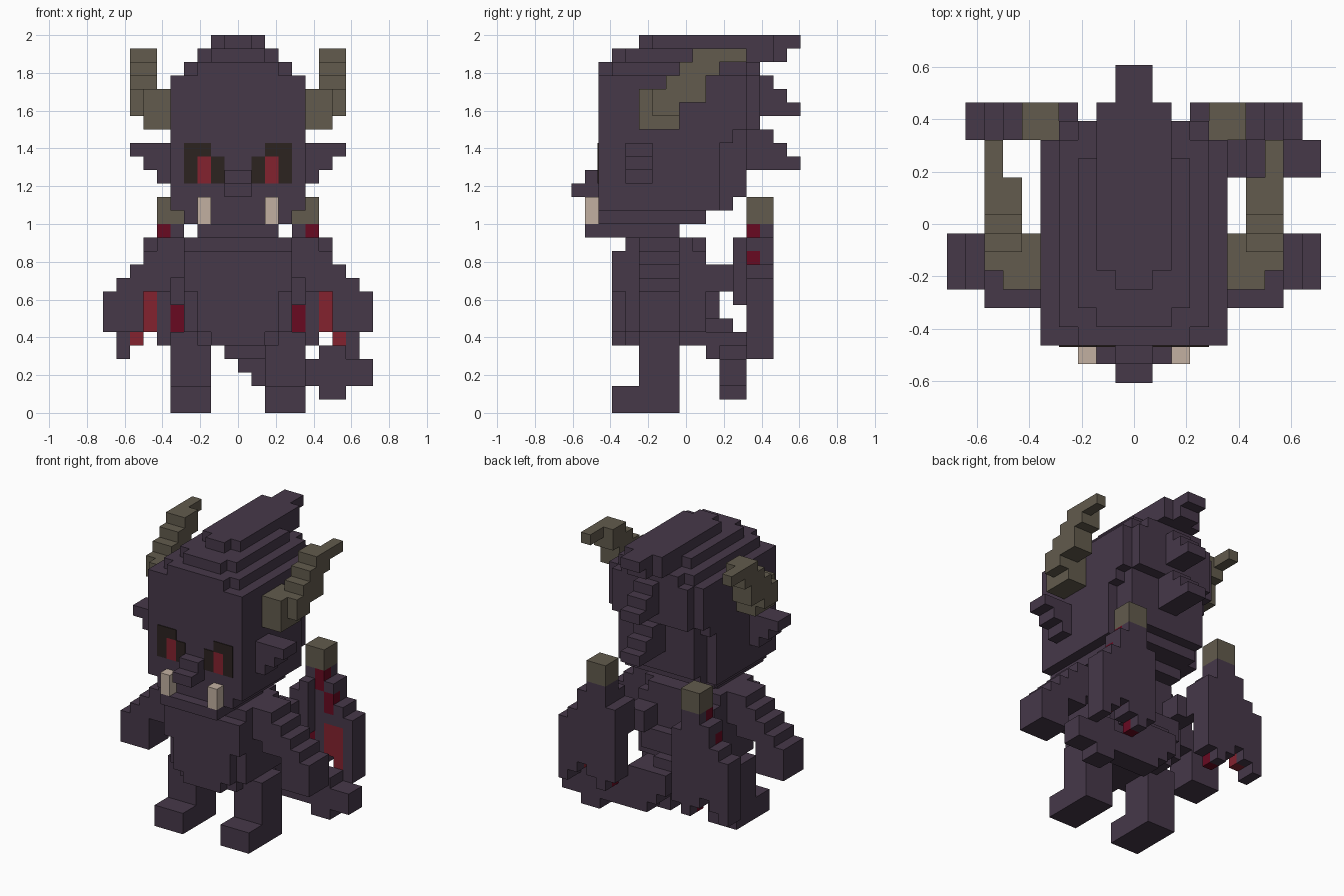
import bpy, bmesh
from mathutils import Vector

cube = bpy.data.objects.get("Cube")
if cube:
    bpy.data.objects.remove(cube, do_unlink=True)

V = 1 / 14  # block size; x is centred, y counts from the front, z from the ground


def material(name, rgb):
    lin = [(c / 255 / 12.92) if c < 11 else ((c / 255 + 0.055) / 1.055) ** 2.4 for c in rgb]
    m = bpy.data.materials.new(name)
    m.use_nodes = True
    m.diffuse_color = (*lin, 1)
    m.node_tree.nodes["Principled BSDF"].inputs["Base Color"].default_value = (*lin, 1)
    return m


SKIN = material("dusky purple", (70, 56, 73))
HORN = material("olive horn", (98, 91, 77))
RED = material("bright red", (132, 34, 47))
DARK_RED = material("dark red", (104, 10, 33))
TUSK = material("ivory", (194, 176, 161))
EYE = material("eye black", (44, 35, 32))


def blocks(name, mat, boxes, mirror=False):
    """One object from boxes (x0, x1, y0, y1, z0, z1) in block units."""
    bm = bmesh.new()
    sides = (1, -1) if mirror else (1,)
    for x0, x1, y0, y1, z0, z1 in boxes:
        for s in sides:
            r = bmesh.ops.create_cube(bm, size=1)
            for v in r["verts"]:
                v.co = Vector((s * (x0 if v.co.x < 0 else x1),
                               (y0 if v.co.y < 0 else y1) - 8.5,
                               z0 if v.co.z < 0 else z1)) * V
    bmesh.ops.recalc_face_normals(bm, faces=bm.faces)
    me = bpy.data.meshes.new(name)
    bm.to_mesh(me)
    bm.free()
    me.materials.append(mat)
    ob = bpy.data.objects.new(name, me)
    bpy.context.collection.objects.link(ob)
    return ob


# Head: stacked layers, rounded at the crown and the back
blocks("head", SKIN, [
    (-4, 4, 2, 10, 14, 15),
    (-5, 5, 2, 11, 15, 20),
    (-4, 4, 3, 12, 15, 16),
    (-4, 4, 3, 13, 16, 21),
    (-5, 5, 2, 12, 20, 21),
    (-5, 5, 2, 13, 21, 25),
    (-4, 4, 3, 14, 21, 25),
    (-4, 4, 3, 13, 25, 26),
    (-3, 3, 2, 14, 25, 26),
    (-3, 3, 4, 12, 26, 27),
    (-2, 2, 3, 15, 26, 27),
    (-2, 2, 6, 15, 27, 28),
    (-1, 1, 5, 17, 27, 28),
])

# Crest: three stepped spikes down the back of the head
crest = [(-1, 1, 13, 16, 26, 27)]
for top in (23, 19):
    crest += [(-1, 1, 12, 17 - i, top - 1 + i, top + i) for i in range(3)]
blocks("crest", SKIN, crest)

# Face
blocks("jaw", SKIN, [(-3, 3, 1, 8, 13, 14)])
blocks("snout", SKIN, [(-1, 1, 0, 2, 16, 17), (-1, 1, 1, 2, 17, 18)])
blocks("tusks", TUSK, [(2, 3, 1, 2, 14, 16)], mirror=True)
blocks("eye_sockets", EYE, [(3, 4, 1.93, 2, 17, 20), (2, 3, 1.93, 2, 19, 20),
                            (1, 2, 1.93, 2, 17, 19)], mirror=True)
blocks("irises", RED, [(2, 3, 1.93, 2, 17, 19)], mirror=True)
blocks("ears", SKIN, [(5, 8, 4, 6, 19, 20), (5, 7, 4, 6, 18, 19),
                      (5, 6, 4, 6, 17, 18)], mirror=True)

# Horns sweep outward, up and back
blocks("horns", HORN, [
    (5, 7, 5, 8, 21, 24),
    (7, 8, 6, 8, 22, 24),
    (6, 8, 6, 10, 23, 24),
    (6, 8, 7, 10, 24, 25),
    (6, 8, 8, 11, 25, 26),
    (6, 8, 9, 11, 26, 27),
    (7, 8, 11, 13, 26, 27),
], mirror=True)

# Torso tapers from the chest to the hips
blocks("torso", SKIN, [
    (-4, 4, 4, 9, 12, 13),
    (-3, 3, 5, 10, 12, 13),
    (-4, 4, 3, 10, 9, 12),
    (-3, 3, 3, 11, 7, 9),
    (-4, 4, 4, 10, 6, 9),
    (-3, 3, 3, 10, 6, 7),
    (-2, 2, 3, 10, 5, 6),
    (-3, 3, 4, 10, 5, 6),
])

# Arms step down to blocky fists
blocks("arms", SKIN, [
    (4, 6, 5, 8, 10, 13),
    (5, 7, 5, 8, 9, 12),
    (6, 8, 5, 8, 9, 11),
    (7, 9, 5, 8, 8, 10),
], mirror=True)
blocks("fists", SKIN, [(7, 10, 5, 8, 6, 9)], mirror=True)

# Legs and feet
blocks("legs", SKIN, [(2, 5, 5, 8, 2, 6), (2, 4, 5, 8, 6, 7)], mirror=True)
blocks("feet", SKIN, [(2, 5, 3, 8, 0, 2)], mirror=True)

# Wings: a stepped back panel, ribs in front, red membrane between the ribs
panel = [(3, 5, 12), (4, 4, 14), (5, 5, 14), (6, 6, 13), (7, 5, 11), (8, 4, 10)]
blocks("wing_panels", SKIN, [(x, x + 1, 14, 15, lo, hi) for x, lo, hi in panel], mirror=True)
blocks("wing_ribs", SKIN, [
    (3, 4, 13, 14, 5, 12),
    (4, 5, 13, 14, 8, 14),
    (5, 6, 13, 14, 5, 12),
    (6, 7, 13, 14, 12, 13),
    (6, 7, 13, 14, 9, 10),
    (7, 8, 13, 14, 9, 11),
    (8, 9, 13, 14, 4, 10),
    (4, 5, 12, 13, 8, 13),
    (3, 4, 12, 13, 9, 12),
], mirror=True)
blocks("wing_membranes", RED, [(6, 7, 13, 14, 6, 9), (7, 8, 13, 14, 5, 9)], mirror=True)
blocks("wing_inner_membranes", DARK_RED, [(4, 5, 13, 14, 4, 8), (5, 6, 13, 14, 12, 14),
                                          (6, 7, 13, 14, 10, 12)], mirror=True)
blocks("wing_roots", SKIN, [(2, 4, 9, 12, 9, 11)], mirror=True)
blocks("wing_claws", HORN, [(4, 6, 13, 15, 14, 16)], mirror=True)

# Tail drops from the hips and curls to one side with an arrow tip
blocks("tail", SKIN, [
    (-1, 1, 10, 12, 5, 7),
    (-1, 3, 10, 13, 4, 6),
    (0, 4, 11, 13, 3, 5),
    (1, 6, 11, 13, 2, 4),
])
blocks("tail_tip", SKIN, [(5, 10, 11, 13, 2, 4), (6, 8, 11, 13, 1, 5)])
